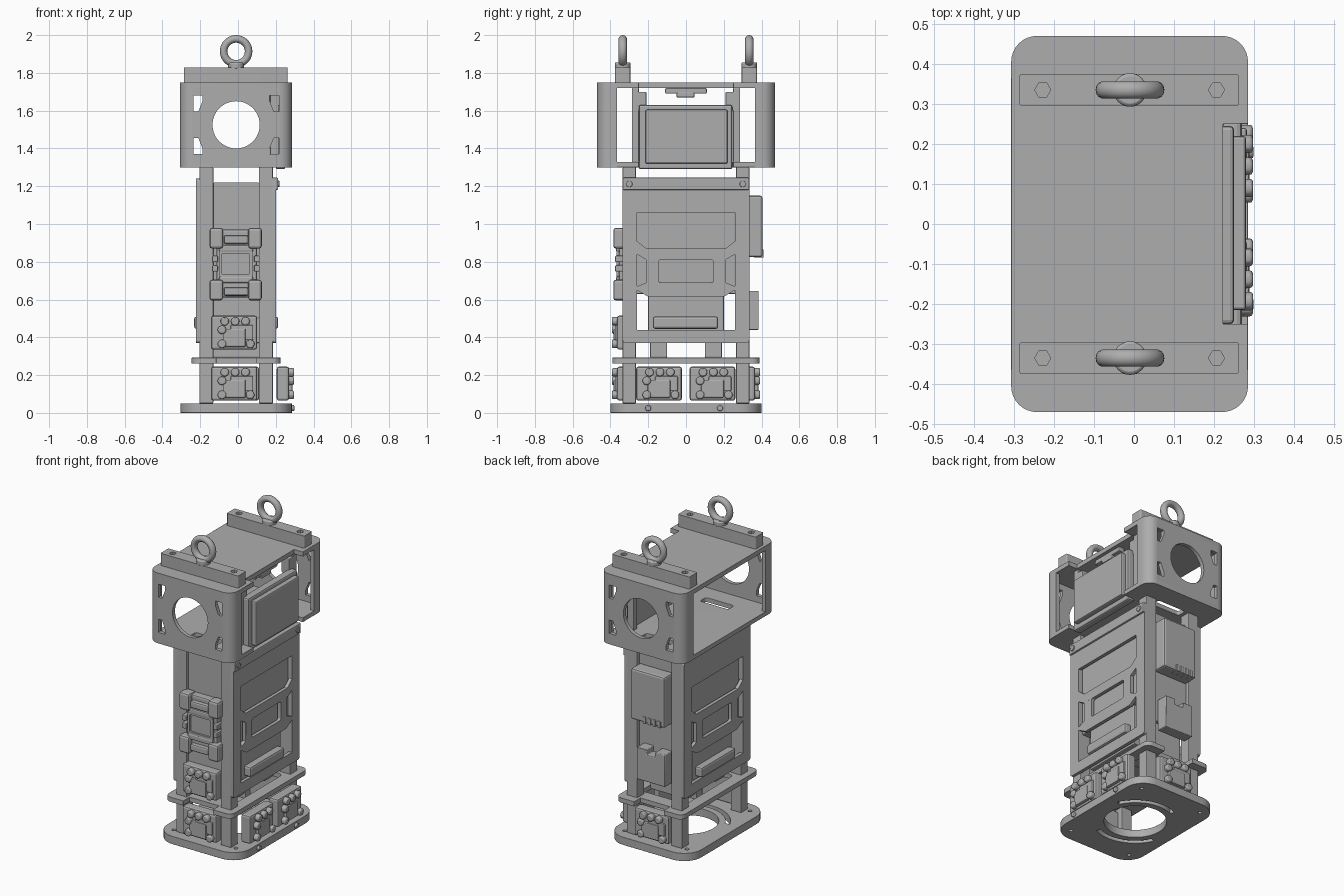
import bpy, bmesh
from math import pi, cos, sin, radians
from mathutils import Matrix, Vector

if "Cube" in bpy.data.objects:
    bpy.data.objects.remove(bpy.data.objects["Cube"])

grey = bpy.data.materials.new("plain grey")
grey.use_nodes = True
grey.diffuse_color = (0.42, 0.42, 0.42, 1)
grey.node_tree.nodes["Principled BSDF"].inputs["Base Color"].default_value = (0.42, 0.42, 0.42, 1)

CX = -0.01  # centre line of the frame


def finish(name, bm, smooth=False, bevel=0):
    bmesh.ops.recalc_face_normals(bm, faces=bm.faces)
    me = bpy.data.meshes.new(name)
    bm.to_mesh(me)
    bm.free()
    me.materials.append(grey)
    ob = bpy.data.objects.new(name, me)
    bpy.context.collection.objects.link(ob)
    if bevel:
        mod = ob.modifiers.new("bevel", "BEVEL")
        mod.width, mod.segments, mod.limit_method = bevel, 2, "ANGLE"
    if smooth:
        bpy.ops.object.select_all(action="DESELECT")
        ob.select_set(True)
        bpy.context.view_layer.objects.active = ob
        bpy.ops.object.shade_smooth_by_angle(angle=radians(35))
    return ob


def box(name, x, y, z, bevel=0.006):
    bm = bmesh.new()
    size = [b - a for a, b in (x, y, z)]
    mid = [(a + b) / 2 for a, b in (x, y, z)]
    bmesh.ops.create_cube(bm, size=1, matrix=Matrix.Translation(mid) @ Matrix.Diagonal((*size, 1)))
    return finish(name, bm, bevel=bevel)


def rod(name, centre, r, depth, axis="Z", sides=24, bevel=0.004):
    bm = bmesh.new()
    turn = {"Z": Matrix(), "Y": Matrix.Rotation(pi / 2, 4, "X"), "X": Matrix.Rotation(pi / 2, 4, "Y")}[axis]
    bmesh.ops.create_cone(bm, cap_ends=True, segments=sides, radius1=r, radius2=r, depth=depth,
                          matrix=Matrix.Translation(centre) @ turn)
    return finish(name, bm, True, bevel)


def plate(name, loops, axis, lo, hi, bevel=0):
    """Flat plate: first loop is the outline, further loops are holes."""
    cu = bpy.data.curves.new(name, "CURVE")
    cu.dimensions, cu.fill_mode, cu.extrude = "2D", "BOTH", (hi - lo) / 2
    for pts in loops:
        sp = cu.splines.new("POLY")
        sp.points.add(len(pts) - 1)
        for p, (u, v) in zip(sp.points, pts):
            p.co = (u, v, 0, 1)
        sp.use_cyclic_u = True
    tmp = bpy.data.objects.new(name + "_outline", cu)
    bpy.context.collection.objects.link(tmp)
    me = bpy.data.meshes.new_from_object(tmp.evaluated_get(bpy.context.evaluated_depsgraph_get()))
    bpy.data.objects.remove(tmp)
    bm = bmesh.new()
    bm.from_mesh(me)
    bpy.data.meshes.remove(me)
    mid = (lo + hi) / 2
    for v in bm.verts:
        a, b, c = v.co.x, v.co.y, v.co.z + mid
        v.co = {"X": (c, a, b), "Y": (a, c, b), "Z": (a, b, c)}[axis]
    bmesh.ops.remove_doubles(bm, verts=bm.verts, dist=1e-5)
    return finish(name, bm, True, bevel)


def arc(cx, cy, r, a0, a1, n=8):
    return [(cx + r * cos(radians(a0 + (a1 - a0) * i / n)), cy + r * sin(radians(a0 + (a1 - a0) * i / n)))
            for i in range(n + 1)]


def rrect(x0, x1, y0, y1, r):
    return (arc(x1 - r, y1 - r, r, 0, 90) + arc(x0 + r, y1 - r, r, 90, 180)
            + arc(x0 + r, y0 + r, r, 180, 270) + arc(x1 - r, y0 + r, r, 270, 360))


def circle(cx, cy, r, n=48):
    return arc(cx, cy, r, 0, 360, n)[:-1]


# base plate with round opening and curved slots
slots = [arc(CX, 0, 0.25, a, a + 90, 14) + arc(CX, 0, 0.222, a + 90, a, 14) for a in (25, 205)]
base_holes = [circle(sx * 0.22 + CX, sy * 0.32, 0.012, 12) for sx in (-1, 1) for sy in (-1, 1)]
plate("base_plate", [rrect(-0.305, 0.285, -0.4, 0.4, 0.12), circle(CX, 0, 0.182)] + slots + base_holes,
      "Z", 0, 0.05, 0.004)
for y in (-0.2, 0.18):
    rod("base_edge_bolt", (0.288, y, 0.025), 0.016, 0.02, "X", 12)

# corner posts
for sx in (-1, 1):
    for sy in (-1, 1):
        x, y = CX + sx * 0.158, sy * 0.3
        box("corner_post", (x - 0.037, x + 0.037), (y - 0.035, y + 0.035), (0.05, 1.3), 0.004)

# middle collar with rounded corners, notched front and back
collar = []
for sy in (1, -1):
    half = (arc(0.195, 0.35, 0.04, 0, 90) + [(0.105, 0.39), (0.105, 0.325), (-0.105, 0.325), (-0.105, 0.39)]
            + arc(-0.195, 0.35, 0.04, 90, 180))
    collar += [(CX + sy * u, sy * v) for u, v in half]
plate("middle_collar", [collar, rrect(CX - 0.16, CX + 0.16, -0.24, 0.24, 0.03)], "Z", 0.262, 0.292, 0.006)

# core housing between the posts
box("core_upper", (CX - 0.182, CX + 0.182), (-0.264, 0.264), (0.63, 1.21))
box("core_lower", (CX - 0.175, CX + 0.175), (-0.2, 0.2), (0.37, 0.64))
for sy in (-1, 1):
    plate("end_panel", [rrect(CX - 0.122, CX + 0.122, 0.5, 1.22, 0.01)], "Y", sy * 0.3 - 0.012, sy * 0.3 + 0.012)
    box("core_foot", (CX - 0.13, CX + 0.13), (sy * 0.145 - 0.045, sy * 0.145 + 0.045), (0.292, 0.375))

# side panels with cut windows and a lower handle
upper = [(-0.26, 1.06), (0.26, 1.06), (0.26, 0.91), (0.21, 0.87), (-0.21, 0.87), (-0.26, 0.91)]
lower = [(-0.26, 0.44), (0.26, 0.44), (0.26, 0.65), (0.2, 0.615), (-0.2, 0.615), (-0.26, 0.65)]
cheek = [(0.21, 0.69), (0.26, 0.67), (0.26, 0.84), (0.21, 0.81)]
windows = [upper, lower, cheek, [(-u, v) for u, v in cheek], rrect(-0.145, 0.145, 0.69, 0.81, 0.012)]
for sx in (-1, 1):
    a, b = sorted((CX + sx * 0.19, CX + sx * 0.212))
    plate("side_panel", [rrect(-0.335, 0.335, 0.37, 1.24, 0.015)] + windows, "X", a, b, 0.005)
    a, b = sorted((CX + sx * 0.17, CX + sx * 0.222))
    box("lower_handle", (a, b), (-0.175, 0.17), (0.445, 0.51), 0.012)

# bolted rail on the display side
box("panel_rail", (0.175, 0.213), (-0.335, 0.335), (1.18, 1.245))
for y in (-0.3, 0.3):
    rod("rail_bolt", (0.213, y, 1.212), 0.017, 0.012, "X", 12, 0.002)


def terminal_module(centre, angle):
    """Connector block; built facing -y, then turned about z."""
    parts = [box("terminal_body", (-0.121, 0.121), (-0.03, 0.035), (-0.09, 0.09), 0.012),
             box("terminal_cover", (-0.06, 0.06), (-0.048, -0.02), (-0.075, 0.02)),
             box("terminal_step", (-0.02, 0.1), (-0.042, -0.02), (-0.04, 0.04))]
    for u, w in ((-0.05, 0.06), (0.005, 0.06), (0.06, 0.06), (-0.065, 0.015), (-0.065, -0.06), (0.085, -0.06)):
        parts.append(rod("terminal_screw", (u, -0.037, w), 0.023, 0.04, "Y", 12, 0.008))
    for ob in parts:
        ob.data.transform(Matrix.Translation(centre) @ Matrix.Rotation(angle, 4, "Z"))


terminal_module((CX - 0.01, -0.335, 0.155), 0)
terminal_module((CX - 0.01, -0.335, 0.425), 0)
terminal_module((CX, 0.335, 0.155), pi)
for y in (-0.143, 0.14):
    terminal_module((0.24, y, 0.155), pi / 2)

# front control unit
box("control_body", (-0.115, 0.1), (-0.355, -0.3), (0.61, 0.97), 0.01)
for z in (0.65, 0.925):
    for x in (-0.115, 0.09):
        box("control_pad", (x - 0.036, x + 0.036), (-0.385, -0.31), (z - 0.055, z + 0.055), 0.014)
    box("control_bridge", (-0.075, 0.055), (-0.38, -0.34), (z - 0.03, z + 0.015), 0.01)
for z in (0.705, 0.87):
    box("control_bar", (-0.1, 0.08), (-0.37, -0.34), (z - 0.018, z + 0.018), 0.008)
plate("control_screen_frame", [rrect(-0.1, 0.08, 0.72, 0.86, 0.01), rrect(-0.085, 0.06, 0.735, 0.845, 0.005)],
      "Y", -0.368, -0.35, 0.003)
for z in (0.765, 0.815):
    for x in (-0.122, 0.1):
        box("control_button", (x - 0.015, x + 0.015), (-0.375, -0.31), (z - 0.017, z + 0.017), 0.005)

# rear supply box with plug row, and notched rear relay
box("supply_box", (CX - 0.12, CX + 0.12), (0.31, 0.405), (0.825, 1.15), 0.012)
for i in range(4):
    x = CX - 0.085 + i * 0.035
    box("supply_plug", (x - 0.01, x + 0.01), (0.36, 0.411), (0.822, 0.865), 0.003)
relay = [(-0.12, 0.44), (0.08, 0.44), (0.08, 0.645), (0.01, 0.645), (0.01, 0.61), (-0.05, 0.61), (-0.05, 0.645),
         (-0.12, 0.645)]
plate("relay_block", [relay], "Y", 0.31, 0.385, 0.004)

# head: roof and floor, notched for the display
XL, XR, ROUND = -0.307, 0.285, 0.065
outline = rrect(XL, XR, -0.47, 0.47, ROUND)
outline += [(XR, -0.25), (XR - 0.062, -0.25), (XR - 0.062, 0.25), (XR, 0.25)]
plate("head_roof", [outline], "Z", 1.72, 1.75, 0.003)
floor_slots = [rrect(CX - 0.1, CX + 0.1, y - 0.03, y + 0.03, 0.015) for y in (-0.3, 0.3)]
plate("head_floor", [outline] + floor_slots, "Z", 1.3, 1.328, 0.003)

# head end walls with a round port, corner slots and wrapped edges
slot = [(0.226, 0.155), (0.178, 0.155), (0.178, 0.125), (0.2, 0.07), (0.226, 0.07)]
ports = [[(CX + sx * u, 1.525 + sz * v) for u, v in slot] for sx in (-1, 1) for sz in (-1, 1)]
cy, half_width = 0.47 - ROUND, (XR - XL) / 2
cx = half_width - ROUND
wrap = (arc(cx, cy, ROUND, 90, 0) + [(half_width, 0.365), (half_width - 0.025, 0.365)]
        + arc(cx, cy, ROUND - 0.025, 0, 90))
for sy in (-1, 1):
    a, b = sorted((sy * 0.445, sy * 0.47))
    face = [(XL + ROUND, 1.3), (XR - ROUND, 1.3), (XR - ROUND, 1.75), (XL + ROUND, 1.75)]
    plate("head_end_wall", [face, circle(CX, 1.525, 0.125)] + ports, "Y", a, b)
    for sx in (-1, 1):
        plate("head_corner", [[((XL + XR) / 2 + sx * u, sy * v) for u, v in wrap]], "Z", 1.3, 1.75)

# display, its uprights and brackets
box("display_case", (0.2, 0.25), (-0.25, 0.245), (1.29, 1.63), 0.01)
box("display_front", (0.24, 0.28), (-0.215, 0.22), (1.32, 1.605), 0.008)
for sy in (-1, 1):
    y = sy * 0.268
    box("display_upright", (0.17, 0.215), (y - 0.018, y + 0.018), (1.328, 1.72), 0.003)
    box("display_bracket", (0.16, 0.215), (sy * 0.235 - 0.025, sy * 0.235 + 0.025), (1.6, 1.7))
box("display_connector", (0.165, 0.205), (-0.11, 0.11), (1.69, 1.72))
box("display_plug", (0.165, 0.205), (-0.05, 0.045), (1.67, 1.7))

# lifting bars with eye bolts
for sy in (-1, 1):
    y = sy * 0.335
    bar = [rrect(-0.287, 0.263, y - 0.04, y + 0.04, 0.008)]
    sockets = [circle(x, y, 0.02, 6) for x in (-0.228, 0.206)]
    plate("lifting_bar", bar + sockets, "Z", 1.75, 1.828, 0.004)
    rod("eye_collar", (CX, y, 1.838), 0.042, 0.036, bevel=0.008)
    bm = bmesh.new()
    rows = []
    for i in range(40):
        t = 2 * pi * i / 40
        out = Vector((cos(t), 0, sin(t)))
        ring = [Vector((CX, y, 1.914)) + out * (0.066 + 0.02 * cos(p)) + Vector((0, 0.022 * sin(p), 0))
                for p in (2 * pi * k / 14 for k in range(14))]
        rows.append([bm.verts.new(v) for v in ring])
    for i in range(40):
        for k in range(14):
            n, m = (i + 1) % 40, (k + 1) % 14
            bm.faces.new((rows[i][k], rows[n][k], rows[n][m], rows[i][m]))
    finish("eye_ring", bm, True)
